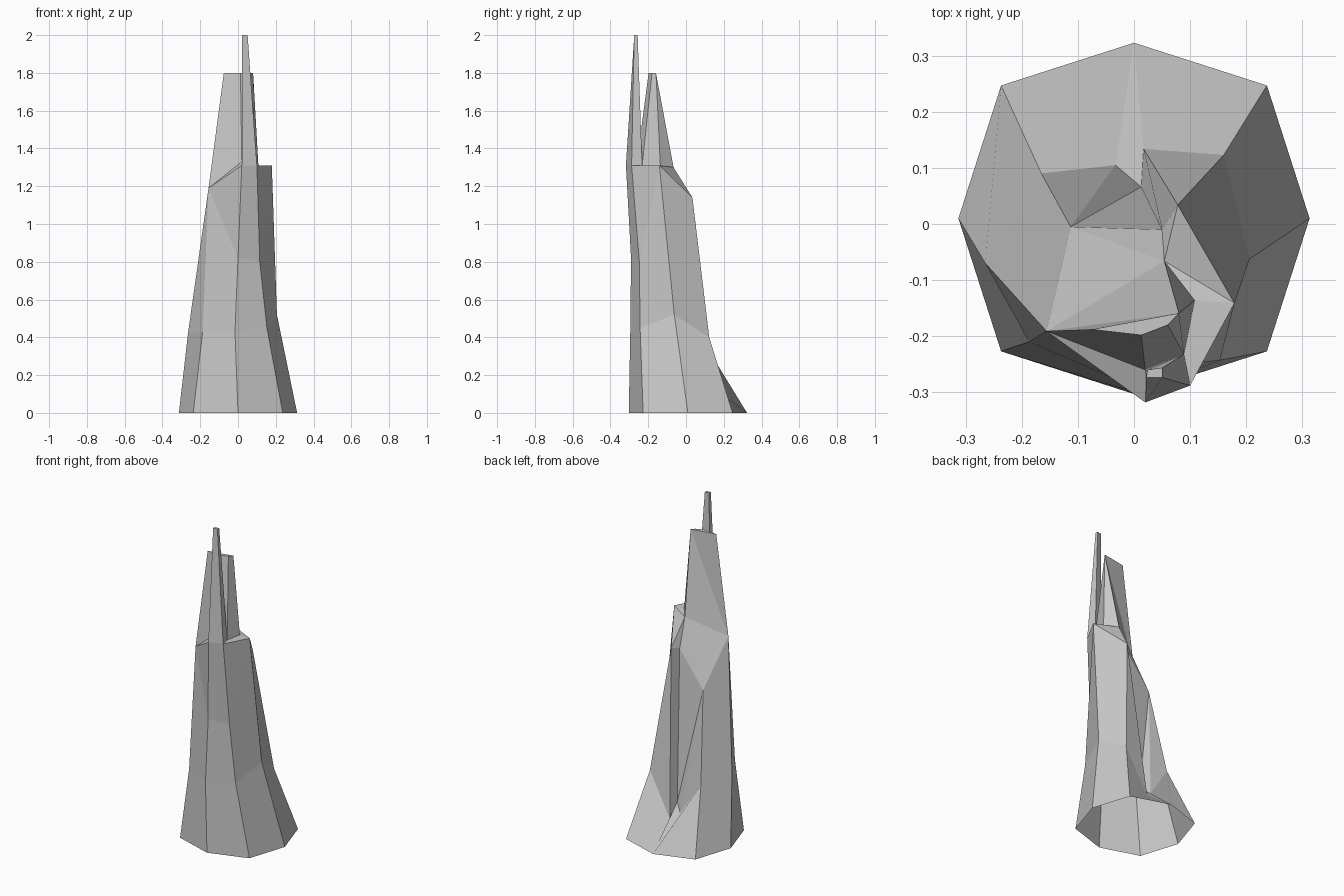
import bpy
import math

cube = bpy.data.objects.get("Cube")
if cube:
    bpy.data.objects.remove(cube, do_unlink=True)

stone = bpy.data.materials.new("grey_stone")
stone.use_nodes = True
grey = (0.58, 0.58, 0.58, 1)
stone.diffuse_color = grey
stone.node_tree.nodes["Principled BSDF"].inputs["Base Color"].default_value = grey


def strip(lower, upper, closed=False):
    """Quads between two matching rings that run anticlockwise seen from above."""
    n = len(lower)
    return [[lower[i], lower[(i + 1) % n], upper[(i + 1) % n], upper[i]]
            for i in range(n if closed else n - 1)]


def facets(*lines):
    """Faces given by corner names."""
    return [[corner[name] for name in line.split()] for line in lines]


def ring(names):
    return [corner[name] for name in names.split()]


def rock(name, faces):
    """Flat shaded stone part with its shared corners joined."""
    points = list(dict.fromkeys(p for face in faces for p in face))
    mesh = bpy.data.meshes.new(name)
    mesh.from_pydata(points, [], [[points.index(p) for p in f] for f in faces])
    mesh.materials.append(stone)
    mesh.update()
    obj = bpy.data.objects.new(name, mesh)
    bpy.context.collection.objects.link(obj)
    return obj


# Eight-sided footprint, slightly squared, starting at the back
foot = []
for i in range(8):
    radius = 0.335 if i % 2 else 0.313
    angle = math.radians(90 + 45 * i)
    foot.append((radius * math.cos(angle), 0.01 + radius * math.sin(angle), 0))

# Knee: where the flared foot meets the shaft
corner = {
    "knee_northwest": (-0.165, 0.09, 0.38),
    "knee_west": (-0.265, -0.07, 0.42),
    "knee_southwest": (-0.187, -0.21, 0.43),
    "knee_south": (-0.016, -0.295, 0.43),
    "knee_southeast": (0.153, -0.243, 0.45),
    "knee_east": (0.206, -0.062, 0.52),
    "knee_northeast": (0.16, 0.123, 0.4),
}

# Cleft: groove running up the back
corner.update({
    "cleft_left": (0.017, 0.134, 0.14),
    "cleft_deep": (0.013, 0.066, 0.22),
    "cleft_right": (-0.033, 0.105, 0.18),
    "cleft_top": (0.05, -0.01, 1.13),
    "cleft_brow": (0.078, 0.034, 1.14),
    "back_shoulder": (-0.113, -0.005, 0.915),
})

# Waist and ledge of the shaft
corner.update({
    "waist_south": (0, -0.291, 0.82),
    "waist_southeast": (0.115, -0.247, 0.8),
    "ledge_west": (-0.156, -0.191, 1.19),
    "ledge_south": (0.02, -0.318, 1.31),
    "ledge_southeast": (0.1, -0.288, 1.31),
    "ledge_east": (0.179, -0.141, 1.31),
    "ledge_north": (0.054, -0.066, 1.3),
    "ledge_inner": (0.108, -0.136, 1.31),
    "saddle_east": (0.089, -0.232, 1.31),
    "saddle_west": (0.02, -0.26, 1.33),
})

# Summits
corner.update({
    "peak_north": (0.08, -0.159, 1.8),
    "peak_west": (-0.075, -0.188, 1.8),
    "peak_south": (0.013, -0.198, 1.8),
    "peak_east": (0.06, -0.18, 1.8),
    "tip_southwest": (0.022, -0.274, 2),
    "tip_southeast": (0.051, -0.274, 2),
    "tip_northeast": (0.051, -0.256, 2),
    "tip_northwest": (0.024, -0.26, 2),
})

# Flared foot, open underneath, with the sloping floor of the cleft
knee = ring("cleft_right knee_northwest knee_west knee_southwest knee_south "
            "knee_southeast knee_east knee_northeast cleft_left")
floor = [foot[0]] + ring("cleft_right cleft_deep cleft_left")
rock("flared_foot", strip(foot + foot[:1], knee) + [floor])

# Main shaft
rock("main_shaft", facets(
    "knee_northwest knee_west ledge_west back_shoulder",
    "knee_west knee_southwest ledge_west",
    "knee_southwest knee_south waist_south ledge_west",
    "waist_south ledge_south ledge_west",
    "knee_southeast knee_east ledge_east waist_southeast",
    "waist_southeast ledge_east ledge_southeast",
    "knee_east knee_northeast cleft_brow ledge_east",
) + strip(ring("knee_south knee_southeast"), ring("waist_south waist_southeast"))
  + strip(ring("waist_south waist_southeast"), ring("ledge_south ledge_southeast")))

# Cleft walls
rock("rear_cleft", facets(
    "knee_northeast cleft_left cleft_brow",
    "cleft_left cleft_deep cleft_top cleft_brow",
    "cleft_deep back_shoulder cleft_top",
    "cleft_deep cleft_right back_shoulder",
    "cleft_right knee_northwest back_shoulder",
))

# Sloping shoulder and ledges around the summits
rock("upper_ledge", facets(
    "back_shoulder ledge_west ledge_north",
    "back_shoulder ledge_north cleft_top",
    "cleft_top ledge_north cleft_brow",
    "cleft_brow ledge_north ledge_east",
    "ledge_north ledge_inner ledge_east",
    "ledge_inner saddle_east ledge_southeast ledge_east",
    "ledge_west ledge_south saddle_west",
))

# Broad rear peak
rock("broad_peak", facets(
    "ledge_north ledge_west peak_north",
    "ledge_west peak_west peak_north",
    "ledge_inner ledge_north peak_north",
    "peak_north peak_west peak_south peak_east",
) + strip(ring("ledge_west saddle_west saddle_east ledge_inner"),
          ring("peak_west peak_south peak_east peak_north")))

# Thin front spire
tip = ring("tip_southwest tip_southeast tip_northeast tip_northwest")
root = ring("ledge_south ledge_southeast saddle_east saddle_west")
rock("thin_spire", strip(root, tip, closed=True) + [tip])
